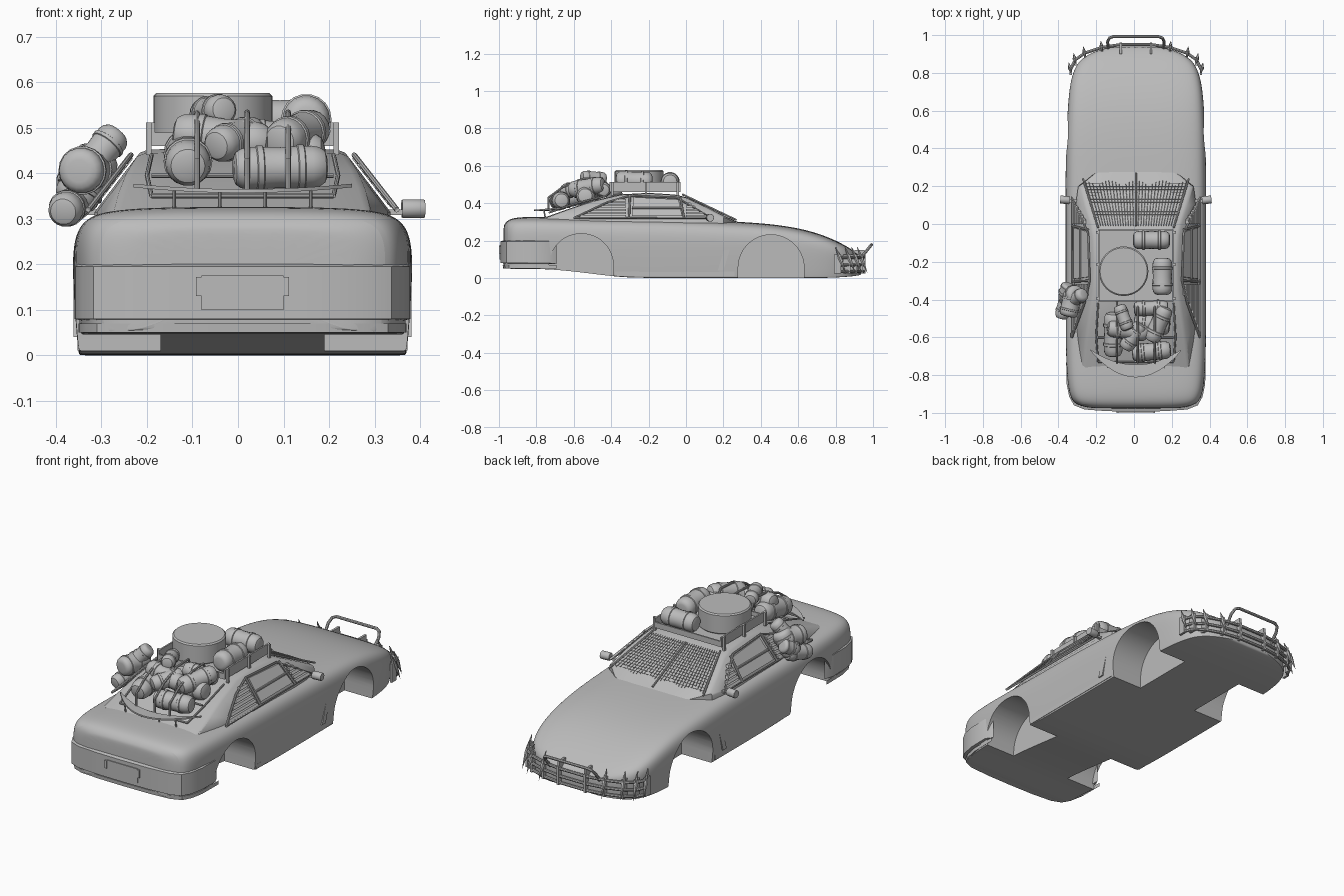
import bpy, bmesh, math
from mathutils import Vector

if "Cube" in bpy.data.objects:
    bpy.data.objects.remove(bpy.data.objects["Cube"])

X0 = 0.01  # car centre line
grey = bpy.data.materials.new("plain_grey")
grey.use_nodes = True
grey.diffuse_color = (0.5, 0.5, 0.5, 1)
grey.node_tree.nodes["Principled BSDF"].inputs["Base Color"].default_value = (0.5, 0.5, 0.5, 1)


def finish(ob, angle=35):
    ob.data.materials.clear()
    ob.data.materials.append(grey)
    bpy.ops.object.select_all(action='DESELECT')
    ob.select_set(True)
    bpy.context.view_layer.objects.active = ob
    bpy.ops.object.shade_smooth_by_angle(angle=math.radians(angle))
    return ob


def link(name, data):
    ob = bpy.data.objects.new(name, data)
    bpy.context.collection.objects.link(ob)
    return ob


def loft(name, groups, angle=35):
    """Each group is a list of equal closed rings, skinned and capped."""
    bm = bmesh.new()
    for rings in groups:
        rows = [[bm.verts.new(p) for p in ring] for ring in rings]
        n = len(rows[0])
        for a, b in zip(rows, rows[1:]):
            for i in range(n):
                bm.faces.new((a[i], a[(i + 1) % n], b[(i + 1) % n], b[i]))
        bm.faces.new(rows[0][::-1])
        bm.faces.new(rows[-1])
    bmesh.ops.recalc_face_normals(bm, faces=bm.faces)
    me = bpy.data.meshes.new(name)
    bm.to_mesh(me)
    bm.free()
    return finish(link(name, me), angle)


def bake(ob):
    """Replace the object by its evaluated mesh."""
    dg = bpy.context.evaluated_depsgraph_get()
    me = bpy.data.meshes.new_from_object(ob.evaluated_get(dg))
    name = ob.name
    bpy.data.objects.remove(ob)
    return finish(link(name, me))


def tubes(name, paths, r, res=2):
    cu = bpy.data.curves.new(name, 'CURVE')
    cu.dimensions = '3D'
    cu.bevel_depth, cu.bevel_resolution, cu.use_fill_caps = r, res, True
    for pts in paths:
        sp = cu.splines.new('POLY')
        sp.points.add(len(pts) - 1)
        for p, q in zip(sp.points, pts):
            p.co = (*q, 1)
    ob = link(name, cu)
    bpy.context.view_layer.update()
    return bake(ob)


def turned(a, b, r, profile, seg=18):
    """Rings turned round the axis a-b; profile holds (along, radius)."""
    a, b = Vector(a), Vector(b)
    q = (b - a).to_track_quat('Z', 'Y')
    return [[a.lerp(b, t) + q @ Vector((math.cos(k * math.tau / seg), math.sin(k * math.tau / seg), 0)) * r * f
             for k in range(seg)] for t, f in profile]


BAG = [(0, .5), (.02, .75), (.08, .93), (.16, 1), (.24, 1), (.25, 1.07), (.31, 1.07), (.32, 1), (.5, .96)]
BAG += [(1 - t, f) for t, f in BAG[-2::-1]]
DRUM = [(0, .94), (.06, 1), (.94, 1), (1, .95)]
SPIKE = [(0, .15), (.45, 1), (1, .03)]


def block(x0, x1, y0, y1, z0, z1):
    return [[(x, y0, z0), (x, y1, z0), (x, y1, z1), (x, y0, z1)] for x in (x0, x1)]


# Body shell: sections along the length, (y, half width, bottom, top)
HALF = [(.5, 0), (.94, 0), (.96, 0), (.965, .03), (.975, .15), (.99, .4), (1, .65),
        (.985, .8), (.94, .9), (.85, .96), (.65, .99), (.35, 1)]
STATIONS = [(-.976, .2, .06, .27), (-.972, .26, .055, .285), (-.955, .32, .05, .308), (-.92, .347, .048, .322),
            (-.85, .363, .048, .327), (-.7, .372, .048, .324), (-.42, .374, .012, .32), (-.3, .374, 0, .32),
            (0, .374, 0, .315), (.25, .374, 0, .302), (.45, .37, 0, .29), (.62, .362, 0, .264),
            (.75, .35, 0, .224), (.85, .318, .005, .176), (.9, .255, .01, .142), (.93, .17, .015, .115),
            (.94, .1, .02, .1)]


def section(y, w, zb, zt):
    right = [(f, h) for f, h in HALF]
    ring = [(0, 0)] + right + [(0, 1)] + [(-f, h) for f, h in right[::-1]]
    return [(X0 + f * w, y, zb + h * (zt - zb)) for f, h in ring]


body = loft("body", [[section(*s) for s in STATIONS]])
body.modifiers.new("round", 'SUBSURF').levels = 2

# Wheel wells cut from the body
cutters = []
for yc, zc, r in ((-.56, .065, .172), (.455, .055, .176)):
    arch = [(yc + r * math.cos(a * math.pi / 24), zc + r * math.sin(a * math.pi / 24)) for a in range(25)]
    arch += [(yc - r, -.1), (yc + r, -.1)]
    for s in (1, -1):
        c = loft("well_cutter", [[[(X0 + s * x, y, z) for y, z in arch] for x in (.18, .5)]])
        c.hide_render = True
        cutters.append(c)
        m = body.modifiers.new("well", 'BOOLEAN')
        m.operation, m.object, m.solver = 'DIFFERENCE', c, 'EXACT'
bpy.context.view_layer.update()
body = bake(body)
for c in cutters:
    bpy.data.objects.remove(c)


# Cabin: roof, windscreen and rear glass
def side_x(z):
    return .325 - (z - .32) * .78


CABIN = [(.28, .298, .2), (.2, .335, .305), (.1, .385, .32), (0, .432, .325), (-.06, .446, .325), (-.2, .455, .325),
         (-.35, .447, .325), (-.5, .412, .32), (-.62, .372, .305), (-.76, .322, .28)]
rings = []
for y, zt, base in CABIN:
    w = base - max(0, zt - .32) * .78
    pts = [(base, .28), (base, min(zt - .005, .315)), (w + .006, zt - .01), (w - .012, zt - .003), (w * .5, zt)]
    rings.append([(X0 + x, y, z) for x, z in pts] + [(X0 - x, y, z) for x, z in pts[::-1]])
loft("cabin", [rings], 40)


# Side window armour: plates, slats and frames on the sloping sides
def panel(s, outline, off, thick, xf=side_x):
    return [[(X0 + s * (xf(z) + o), y, z) for y, z in outline] for o in (off, off + thick)]


def side_flat(z):
    return .36


slats, plates, frames, vents = [], [], [], []
for s in (1, -1):
    for i in range(6):
        z = .325 + i * .017
        slats.append(panel(s, [(-.57 + i * .037, z), (-.32, z), (-.32, z + .011), (-.56 + i * .037, z + .011)], .004, .014))
        if i < 5:
            slats.append(panel(s, [(0, z), (.12 - i * .022, z), (.11 - i * .022, z + .011), (0, z + .011)], .004, .014))
    plates.append(panel(s, [(-.29, .33), (-.02, .33), (-.04, .42), (-.28, .432)], .003, .009))
    for line in ([(-.6, .32), (-.42, .405), (-.3, .44), (-.05, .43), (.14, .32), (-.6, .32)],
                 [(-.305, .32), (-.3, .44)], [(-.01, .32), (-.03, .43)], [(-.29, .375), (-.02, .375)]):
        frames.append([(X0 + s * (side_x(z) + .014), y, z) for y, z in line])
    vents.append(panel(s, [(.17, .04), (.2, .04), (.235, .155), (.205, .155)], 0, .011, side_flat))
    vents.append(panel(s, [(-.34, .152), (.2, .152), (.2, .16), (-.34, .16)], 0, .011, side_flat))
    vents.append(panel(s, [(-.38, .01), (.26, .01), (.26, .035), (-.38, .035)], -.01, .013, side_flat))
loft("window_slats", slats)
loft("door_window_plates", plates)
tubes("window_frames", frames, .006)
loft("side_vents_and_sills", vents)


# Windscreen wire mesh and its frame
def glass(x, y):
    return (X0 + x, y, .438 - .475 * y)


wires = []
for s in (1, -1):
    for i in range(15):
        u = s * (i + 1) / 15
        end = .2 + .03 * abs(math.cos(u * 6))
        wires.append([glass(u * .2, -.01), glass(u * (.2 + .3 * end), end)])
    for i in range(14):
        y = i * .0165
        wires.append([glass(s * .008, y), glass(s * (.2 + .3 * y), y)])
tubes("windscreen_mesh", wires, .0013, 0)
tubes("windscreen_frame", [[glass(0, -.01), glass(0, .27)]] +
      [[glass(s * .2, -.02), glass(s * .28, .24)] for s in (1, -1)], .005)

# Door mirrors
loft("mirrors", [turned((X0 + s * .35, .125, .322), (X0 + s * .4, .13, .322), .021, DRUM, 10) for s in (1, -1)] +
     [block(X0 + s * .31, X0 + s * .36, .115, .13, .308, .32) for s in (1, -1)])

# Rear bumper band, number plate and spoiler
half = [(.366, -.73), (.364, -.84), (.35, -.91), (.325, -.955), (.27, -.977), (.15, -.986)]
path = half + [(0, -.988)] + [(-x, y) for x, y in half[::-1]]
band = []
for x, y in path:
    k = 1 - .05
    outer = (X0 + x * 1.008, y - .005)
    inner = (X0 + x * k, y * k)
    band.append([(*inner, .075), (*outer, .08), (*outer, .195), (*inner, .213)])
loft("rear_bumper", [band])
loft("rear_lip", [[[(X0 + x * .985, y * f, z) for f, z in ((.95, .05), (.99, .05), (.992, .07), (.95, .07))]
                   for x, y in path]])
loft("number_plate", [block(-.08, .10, -.997, -.98, .1, .175), block(-.092, -.08, -1, -.98, .13, .172),
                      block(.10, .112, -1, -.98, .13, .172)])
wing = []
for i in range(17):
    t = i / 8 - 1
    yo, yi, z = -.812 + .14 * t * t, -.745 + .08 * t * t, .357 + .012 * t * t
    wing.append([(X0 + .24 * t, yo, z), (X0 + .24 * t, yo, z + .008), (X0 + .24 * t, yi, z + .006), (X0 + .24 * t, yi, z)])
loft("spoiler", [wing])
tubes("spoiler_struts", [[(X0 + x, -.75, .31), (X0 + x, -.76, .362)] for x in (-.15, -.05, .05, .15)], .004)

# Front bumper bars, posts, spikes and hoop
half = [(.345, .82), (.32, .87), (.27, .905), (.18, .935), (.08, .95)]
path = half + [(-x, y) for x, y in half[::-1]]
tubes("bumper_bars", [[(X0 + x, y, z) for x, y in path] for z in (.035, .07, .11)], .008)
loft("bumper_posts", [block(X0 + x - .006, X0 + x + .006, y - .03, y + .01, .025, .125) for x, y in path])
loft("bumper_spikes", [turned((X0 + x, y - .02, .165), (X0 + x * 1.03, y + .035, .025), .011, SPIKE, 6)
                       for x, y in path[:4] + path[6:]], 20)
tubes("bumper_hoop", [[(X0 + s * x, y, z) for s, x, y, z in
                       ((1, .145, .92, .09), (1, .15, .965, .145), (1, .14, .985, .17), (1, .12, .992, .178),
                        (-1, .12, .992, .178), (-1, .14, .985, .17), (-1, .15, .965, .145), (-1, .145, .92, .09))]], .008)
loft("hoop_brackets", [block(X0 + s * .08 - .006, X0 + s * .08 + .006, .9, .955, .1, .15) for s in (1, -1)])

# Roof rack
loft("roof_rack", [block(-.19, .21, -.41, -.03, .46, .468)] +
     [block(X0 + s * .192, X0 + s * .2, -.41, -.03, .465, .512) for s in (1, -1)] +
     [block(-.19, .21, y, y + .008, .465, .49) for y in (-.41, -.038)] +
     [block(X0 + s * .2, X0 + s * .212, y, y + .012, .44, .512) for s in (1, -1) for y in (-.4, -.22, -.05)])
loft("rack_drum", [turned((-.055, -.25, .468), (-.055, -.25, .576), .131, DRUM, 40)])
loft("roof_bedrolls", [turned((-.005, -.085, .515), (.19, -.085, .515), .048, BAG),
                       turned((.15, -.375, .52), (.15, -.18, .515), .052, BAG)])

# Luggage strapped to the rear glass
LUGGAGE = [((-.11, -.70, .415), (-.11, -.47, .455), .05), ((-.01, -.685, .41), (.195, -.665, .415), .047),
           ((-.14, -.55, .49), (.07, -.58, .465), .045), ((-.03, -.56, .54), (-.08, -.43, .53), .035),
           ((.09, -.62, .47), (.17, -.44, .5), .045), ((.0, -.52, .43), (.19, -.54, .44), .05),
           ((.0, -.45, .48), (.18, -.44, .47), .04), ((-.05, -.66, .46), (.04, -.53, .49), .04)]
loft("rear_luggage", [turned(a, b, r, BAG) for a, b, r in LUGGAGE])
tubes("luggage_straps", [[(x, -.735, .36), (x, -.735, .43), (x, -.66, .485), (x, -.55, .53), (x, -.45, .535),
                          (x, -.41, .45)] for x in (-.09, .02, .11)], .006)
tubes("luggage_rails", [[(X0 + s * .2, -.42, .44), (X0 + s * .21, -.6, .395), (X0 + s * .2, -.73, .35)]
                        for s in (1, -1)] + [[(-.19, y, z), (.21, y, z)] for y, z in ((-.6, .395), (-.73, .35))], .005)

# Backpack hung on the right side
PACK = [((-.365, -.39, .33), (-.3, -.37, .45), .05), ((-.34, -.41, .4), (-.265, -.37, .49), .037),
        ((-.385, -.5, .315), (-.35, -.35, .345), .038), ((-.35, -.49, .405), (-.32, -.36, .41), .05),
        ((-.37, -.38, .37), (-.345, -.32, .4), .036)]
loft("side_backpack", [turned(a, b, r, BAG) for a, b, r in PACK])
